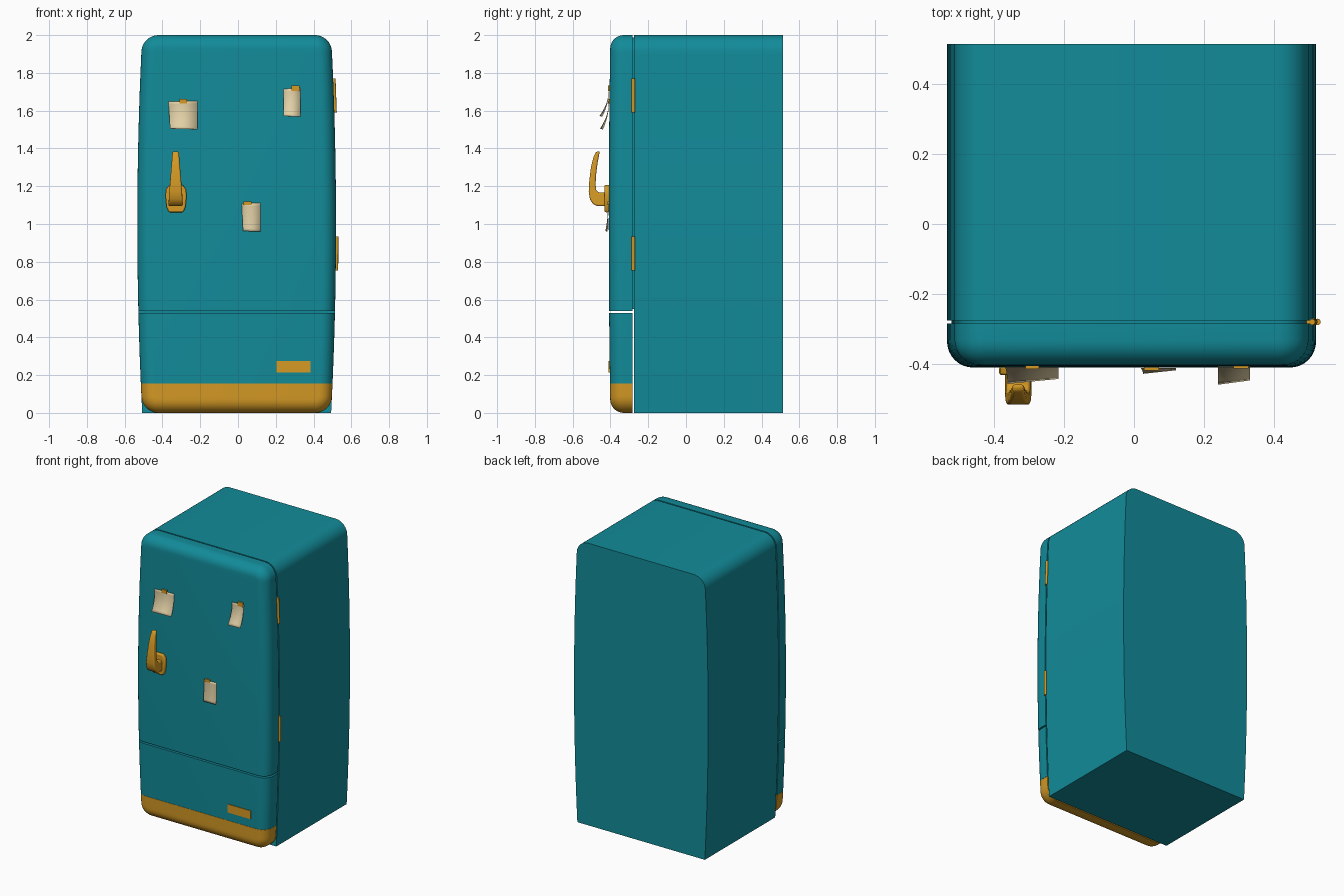
import bpy, bmesh, math
from mathutils import Vector

if "Cube" in bpy.data.objects:
    bpy.data.objects.remove(bpy.data.objects["Cube"])


def material(name, rgb):
    m = bpy.data.materials.new(name)
    m.diffuse_color = (*rgb, 1)
    m.use_nodes = True
    m.node_tree.nodes["Principled BSDF"].inputs["Base Color"].default_value = m.diffuse_color
    return m


TEAL = material("teal enamel", (0.006, 0.26, 0.32))
GOLD = material("golden brass", (0.66, 0.32, 0.018))
PAPER = material("cream paper", (0.76, 0.63, 0.38))
CX = -0.007                      # the cabinet sits slightly left of the hinges
BACK, FRONT = -0.284, -0.40      # door depth range


def bow(z):
    return 1 - (z - 1) ** 2


def side_x(z):
    return 0.50 * (1 + 0.052 * bow(z))


def front_y(z):
    return FRONT - 0.009 * bow(z)


def finish(name, bm, mat, smooth=True, bevel=0):
    bmesh.ops.recalc_face_normals(bm, faces=bm.faces)
    me = bpy.data.meshes.new(name)
    bm.to_mesh(me)
    bm.free()
    ob = bpy.data.objects.new(name, me)
    bpy.context.collection.objects.link(ob)
    me.materials.append(mat)
    bpy.ops.object.select_all(action='DESELECT')
    bpy.context.view_layer.objects.active = ob
    ob.select_set(True)
    if bevel:
        b = ob.modifiers.new("bevel", 'BEVEL')
        b.width, b.segments, b.angle_limit = bevel, 3, math.radians(40)
    if smooth:
        bpy.ops.object.shade_smooth_by_angle(angle=math.radians(35))
    return ob


def outline(inset, top_r, bottom_r, y, n=8):
    """Rounded front outline, 1 wide and 2 tall, shrunk by inset."""
    pts = []
    w = 0.5 - inset
    for sx, top, a0 in ((1, 1, 0), (-1, 1, 90), (-1, 0, 180), (1, 0, 270)):
        r = max((top_r if top else bottom_r) - inset, 0)
        cx, cz = sx * (w - r), (2 - inset - r) if top else inset + r
        for i in range(n + 1 if r else 1):
            a = math.radians(a0 + 90 * i / n)
            pts.append((cx + r * math.cos(a), y, cz + r * math.sin(a)))
    return pts


def cut(bm, z, keep_above=None):
    geom = bm.verts[:] + bm.edges[:] + bm.faces[:]
    bmesh.ops.bisect_plane(bm, geom=geom, dist=1e-5, plane_co=(0, 0, z), plane_no=(0, 0, 1),
                           clear_inner=keep_above is True, clear_outer=keep_above is False)
    if keep_above is not None:
        edges = [e for e in bm.edges if e.is_boundary]
        if edges:
            bmesh.ops.holes_fill(bm, edges=edges, sides=0)


def shell(name, rings, mat, low=None, high=None):
    """Skin rings, trim to a height range, then bow the sides and front."""
    bm = bmesh.new()
    loops = [[bm.verts.new(p) for p in r] for r in rings]
    for a, b in zip(loops, loops[1:]):
        for i in range(len(a)):
            j = (i + 1) % len(a)
            bm.faces.new((a[i], a[j], b[j], b[i]))
    bm.faces.new(loops[0])
    bm.faces.new(loops[-1])
    if low is not None:
        cut(bm, low, True)
    if high is not None:
        cut(bm, high, False)
    for i in range(1, 20):
        z = i * 0.1
        if (low or 0) + 0.01 < z < (high or 2) - 0.01:
            cut(bm, z)
    for v in bm.verts:
        x, y, z = v.co
        t = min(max((y - BACK) / (FRONT - BACK), 0), 1)
        v.co = (CX + x * (1 + 0.052 * bow(z)), y - 0.009 * bow(z) * t, z)
    return finish(name, bm, mat)


# Cabinet: square at the floor, rounded at the top
shell("cabinet", [outline(0, 0.085, 0, y) for y in (-0.275, 0.513)], TEAL)

# Door front, one rounded slab divided into door, lower panel and kick plate
R = 0.07
slab = [outline(0, 0.085, 0.085, BACK)]
for k in range(9):
    a = math.pi / 2 * k / 8
    slab.append(outline(R * (1 - math.cos(a)), 0.085, 0.085, FRONT + R * (1 - math.sin(a))))
shell("door", slab, TEAL, low=0.539)
shell("lower_panel", slab, TEAL, low=0.156, high=0.528)
shell("kick_plate", slab, GOLD, high=0.155)
shell("door_seal", [outline(0.012, 0.085, 0.085, y) for y in (-0.286, -0.273)], TEAL, low=0.55)


def box(name, x0, x1, y0, y1, z0, z1, mat, bevel=0):
    bm = bmesh.new()
    bmesh.ops.create_cube(bm, size=1)
    for v in bm.verts:
        v.co = ((x0 + x1) / 2 + v.co.x * (x1 - x0), (y0 + y1) / 2 + v.co.y * (y1 - y0),
                (z0 + z1) / 2 + v.co.z * (z1 - z0))
    return finish(name, bm, mat, bevel > 0, bevel)


# Blank badge plate on the lower panel
box("badge_plate", 0.205, 0.385, -0.409, -0.398, 0.215, 0.274, GOLD)

# Hinges: barrel and leaf following the bowed side
for label, z0, z1 in (("upper", 1.59, 1.77), ("lower", 0.755, 0.935)):
    bm = bmesh.new()
    bmesh.ops.create_cone(bm, cap_ends=True, segments=16, radius1=0.009, radius2=0.009, depth=z1 - z0)
    zm = (z0 + z1) / 2
    top, bottom = CX + side_x(z1) + 0.004, CX + side_x(z0) + 0.004
    for v in bm.verts:
        v.co += Vector((top if v.co.z > 0 else bottom, -0.279, zm))
    finish(label + "_hinge_barrel", bm, GOLD)
    x = CX + side_x(zm)
    box(label + "_hinge_leaf", x - 0.035, x, -0.284, -0.275, z0, z1, GOLD)


def prism(name, pts, to3d, a, b, mat, bevel, shape=None):
    """Extrude a flat profile between two positions."""
    bm = bmesh.new()
    f = bm.faces.new([bm.verts.new(to3d(p, a)) for p in pts])
    g = bm.faces.new([bm.verts.new(to3d(p, b)) for p in pts])
    fv, gv = f.verts[:], g.verts[:]
    for i in range(len(pts)):
        j = (i + 1) % len(pts)
        bm.faces.new((fv[i], fv[j], gv[j], gv[i]))
    return finish(name, bm, mat, True, bevel)


# Handle back plate
plate = [(-0.038, 1.062), (0.038, 1.062), (0.05, 1.09), (0.056, 1.15), (0.052, 1.185),
         (0.035, 1.207), (-0.035, 1.207), (-0.052, 1.185), (-0.056, 1.15), (-0.05, 1.09)]
prism("handle_plate", plate, lambda p, y: (-0.328 + p[0], y, p[1]), -0.405, -0.431, GOLD, 0.007)

# Lever handle: side profile whose width tapers upward
lever = [(-0.42, 1.095), (-0.47, 1.095), (-0.492, 1.105), (-0.508, 1.13), (-0.515, 1.17),
         (-0.512, 1.23), (-0.503, 1.30), (-0.49, 1.355), (-0.475, 1.383), (-0.456, 1.386),
         (-0.467, 1.33), (-0.475, 1.27), (-0.479, 1.21), (-0.475, 1.18), (-0.462, 1.166), (-0.42, 1.166)]


def lever_point(p, s):
    half = 0.038 - 0.022 * max(0, (p[1] - 1.12) / 0.27)
    return (-0.33 + s * half, p[0], p[1])


prism("handle_lever", lever, lever_point, -1, 1, GOLD, 0.008)


# Curled paper notes, each held by a small magnet
def note(name, x, z, w, h, lean, curl_left, curl_right, mx, mz, mw, mh):
    bm = bmesh.new()
    n = 10
    rows = []
    for i in range(n + 1):
        t = i / n
        zz = z - h * t
        row = []
        for s in (0, 0.5, 1):
            out = (curl_left * (1 - s) + curl_right * s) * t ** 2.2
            row.append(bm.verts.new((x + w * s + lean * t * (1 - s), front_y(zz) - 0.003 - out,
                                     zz + 0.004 * s * (1 - 2 * t))))
        rows.append(row)
    for a, b in zip(rows, rows[1:]):
        for i in range(2):
            bm.faces.new((a[i], a[i + 1], b[i + 1], b[i]))
    ob = finish(name, bm, PAPER)
    sol = ob.modifiers.new("thickness", 'SOLIDIFY')
    sol.thickness, sol.offset = 0.002, 0
    y = front_y(mz)
    box(name + "_magnet", mx - mw / 2, mx + mw / 2, y - 0.008, y + 0.004, mz - mh / 2, mz + mh / 2, GOLD)


note("left_note", -0.368, 1.648, 0.153, 0.143, 0.008, 0.045, 0.031, -0.29, 1.65, 0.038, 0.026)
note("right_note", 0.24, 1.715, 0.09, 0.143, 0.0, 0.048, 0.036, 0.305, 1.718, 0.042, 0.03)
note("middle_note", 0.02, 1.108, 0.1, 0.145, 0.006, 0.014, 0.004, 0.05, 1.11, 0.042, 0.02)
